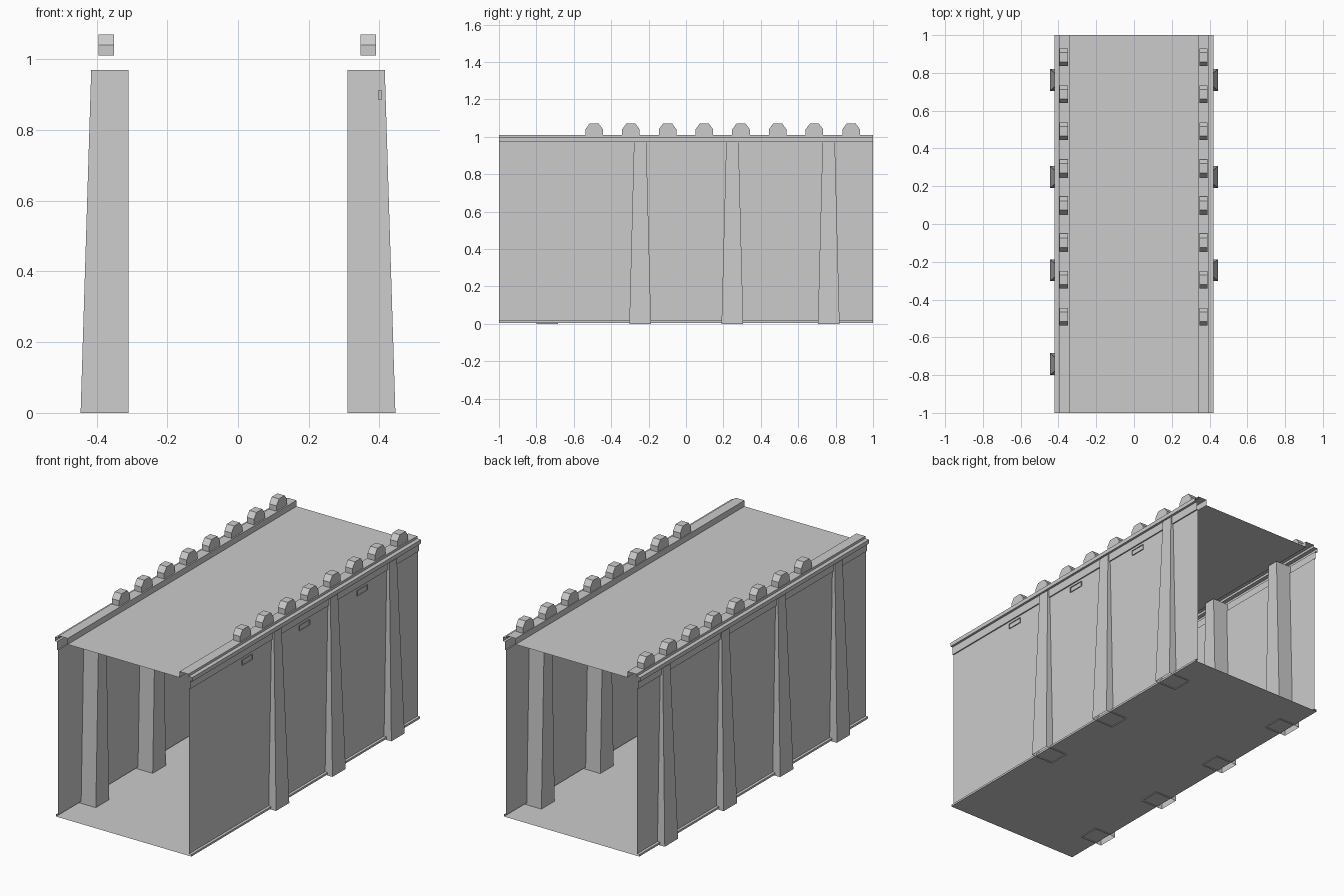
import bpy
import bmesh

if "Cube" in bpy.data.objects:
    bpy.data.objects.remove(bpy.data.objects["Cube"])


def add_mesh(name, verts, faces, fix_normals=False):
    mesh = bpy.data.meshes.new(name)
    mesh.from_pydata(verts, [], faces)
    if fix_normals:
        bm = bmesh.new()
        bm.from_mesh(mesh)
        bmesh.ops.recalc_face_normals(bm, faces=bm.faces)
        bm.to_mesh(mesh)
        bm.free()
    obj = bpy.data.objects.new(name, mesh)
    bpy.context.collection.objects.link(obj)
    return obj


def sheet(name, profile):
    """Open xz profile swept along the full length (outside on the right of travel)."""
    verts = [(x, y, z) for x, z in profile for y in (-1, 1)]
    faces = [(2 * i, 2 * i + 1, 2 * i + 3, 2 * i + 2) for i in range(len(profile) - 1)]
    return add_mesh(name, verts, faces)


def both_sides(name, profile):
    sheet("right_" + name, profile)
    sheet("left_" + name, [(-x, z) for x, z in reversed(profile)])


def pillar(name, side, y):
    """Tapered pillar, open underneath, vertical on its inner face."""
    verts = []
    for z, outer, half in ((0, 0.445, 0.058), (0.97, 0.415, 0.033)):
        verts += [(side * 0.31, y - half, z), (side * outer, y - half, z),
                  (side * outer, y + half, z), (side * 0.31, y + half, z)]
    faces = [(i, (i + 1) % 4, (i + 1) % 4 + 4, i + 4) for i in range(4)] + [(4, 5, 6, 7)]
    if side < 0:
        faces = [f[::-1] for f in faces]
    add_mesh(name, verts, faces)


def merlon(name, x, y):
    """Chamfered rounded block on the roof rail."""
    prof = [(-0.047, 1.01), (0.047, 1.01), (0.047, 1.04),
            (0.025, 1.07), (-0.025, 1.07), (-0.047, 1.04)]
    n = len(prof)
    verts = [(x + dx, y + py, z) for dx in (-0.022, 0.022) for py, z in prof]
    faces = [(i, (i + 1) % n, (i + 1) % n + n, i + n) for i in range(n)]
    faces += [tuple(range(n)), tuple(range(n, 2 * n))]
    add_mesh(name, verts, faces, True)


def vent(name, y):
    """Small open-fronted frame set in the right wall."""
    ring = [(-0.045, 0.885), (0.045, 0.885), (0.045, 0.913), (-0.045, 0.913)]
    verts = [(x, y + py, z) for x in (0.397, 0.405) for py, z in ring]
    faces = [(i, (i + 1) % 4, (i + 1) % 4 + 4, i + 4) for i in range(4)]
    add_mesh(name, verts, faces, True)


# Thin shell: floor, walls with skirting, cornice, roof
sheet("floor", [(-0.415, 0.006), (0.415, 0.006)])
both_sides("wall", [(0.415, 0.006), (0.415, 0.017), (0.40, 0.017), (0.40, 0.93)])
both_sides("cornice", [(0.40, 0.93), (0.407, 0.93), (0.407, 0.975), (0.42, 0.975),
                       (0.42, 0.997), (0.397, 0.997), (0.397, 1.01),
                       (0.342, 1.01), (0.342, 0.977)])
sheet("roof", [(0.342, 0.977), (-0.342, 0.977)])

# Pillars: the left wall has one more at the front
for i, y in enumerate((0.763, 0.248, -0.245, -0.742)):
    pillar(f"left_pillar_{i}", -1, y)
    if i < 3:
        pillar(f"right_pillar_{i}", 1, y)

# Row of blocks along both rails
for i in range(8):
    y = 0.883 - 0.1963 * i
    merlon(f"left_block_{i}", -0.372, y)
    merlon(f"right_block_{i}", 0.368, y)

# Vents between the right pillars
for i, y in enumerate((-0.495, 0.005, 0.51)):
    vent(f"vent_{i}", y)
